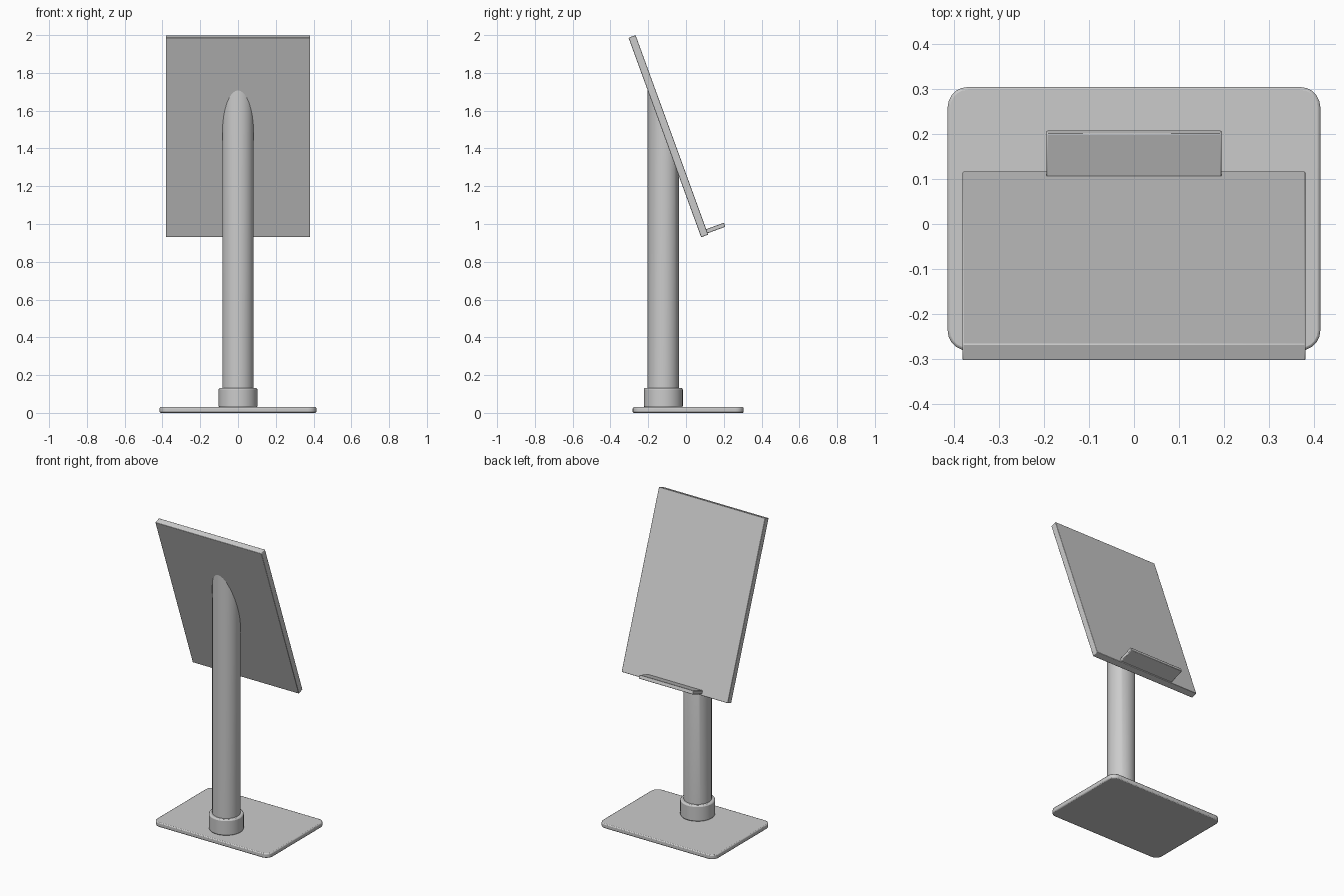
import bpy, bmesh, math
from mathutils import Matrix, Vector

if "Cube" in bpy.data.objects:
    bpy.data.objects.remove(bpy.data.objects["Cube"])

TILT = math.radians(20)
PANEL_ORIGIN = Vector((0, 0.080, 0.93))   # lower back edge of the panel
COLUMN_Y = -0.12


def finish(name, bm, bevel, segments=2):
    mesh = bpy.data.meshes.new(name)
    bmesh.ops.recalc_face_normals(bm, faces=bm.faces[:])
    bm.to_mesh(mesh)
    bm.free()
    ob = bpy.data.objects.new(name, mesh)
    bpy.context.collection.objects.link(ob)
    bpy.ops.object.select_all(action='DESELECT')
    ob.select_set(True)
    bpy.context.view_layer.objects.active = ob
    bpy.ops.object.shade_smooth_by_angle(angle=math.radians(35))
    if bevel:
        mod = ob.modifiers.new("edge_round", 'BEVEL')
        mod.width, mod.segments = bevel, segments
        mod.limit_method, mod.angle_limit = 'ANGLE', math.radians(40)
    return ob


def box(lo, hi):
    lo, hi = Vector(lo), Vector(hi)
    bm = bmesh.new()
    bmesh.ops.create_cube(bm, size=1, matrix=Matrix.Translation((lo + hi) / 2)
                          @ Matrix.Diagonal((*(hi - lo), 1)))
    return bm


def cylinder(radius, z0, z1, sides=32):
    bm = bmesh.new()
    bmesh.ops.create_cone(bm, cap_ends=True, segments=sides, radius1=radius, radius2=radius,
                          depth=z1 - z0, matrix=Matrix.Translation((0, COLUMN_Y, (z0 + z1) / 2)))
    return bm


# Base plate with rounded corners
bm = box((-0.415, -0.282, 0), (0.415, 0.305, 0.03))
upright = [e for e in bm.edges if abs(e.verts[0].co.z - e.verts[1].co.z) > 0.01]
bmesh.ops.bevel(bm, geom=upright, offset=0.045, segments=5, profile=0.5, affect='EDGES')
finish("base_plate", bm, 0.006)

# Collar at the foot of the column
finish("column_collar", cylinder(0.103, 0.028, 0.132), 0.008)

# Column, top sliced to meet the tilted panel
bm = cylinder(0.083, 0.028, 1.5)
for v in bm.verts:
    if v.co.z > 1:
        v.co.z = PANEL_ORIGIN.z + 0.01 - (v.co.y - PANEL_ORIGIN.y) / math.tan(TILT)
finish("column", bm, 0)

# Tilted panel and the small ledge along its lower edge
for name, lo, hi in (
    ("display_panel", (-0.382, 0, 0), (0.382, 0.04, 1.124)),
    ("ledge", (-0.195, 0.035, 0.008), (0.195, 0.14, 0.031)),
):
    ob = finish(name, box(lo, hi), 0.003)
    ob.location = PANEL_ORIGIN
    ob.rotation_euler.x = TILT
